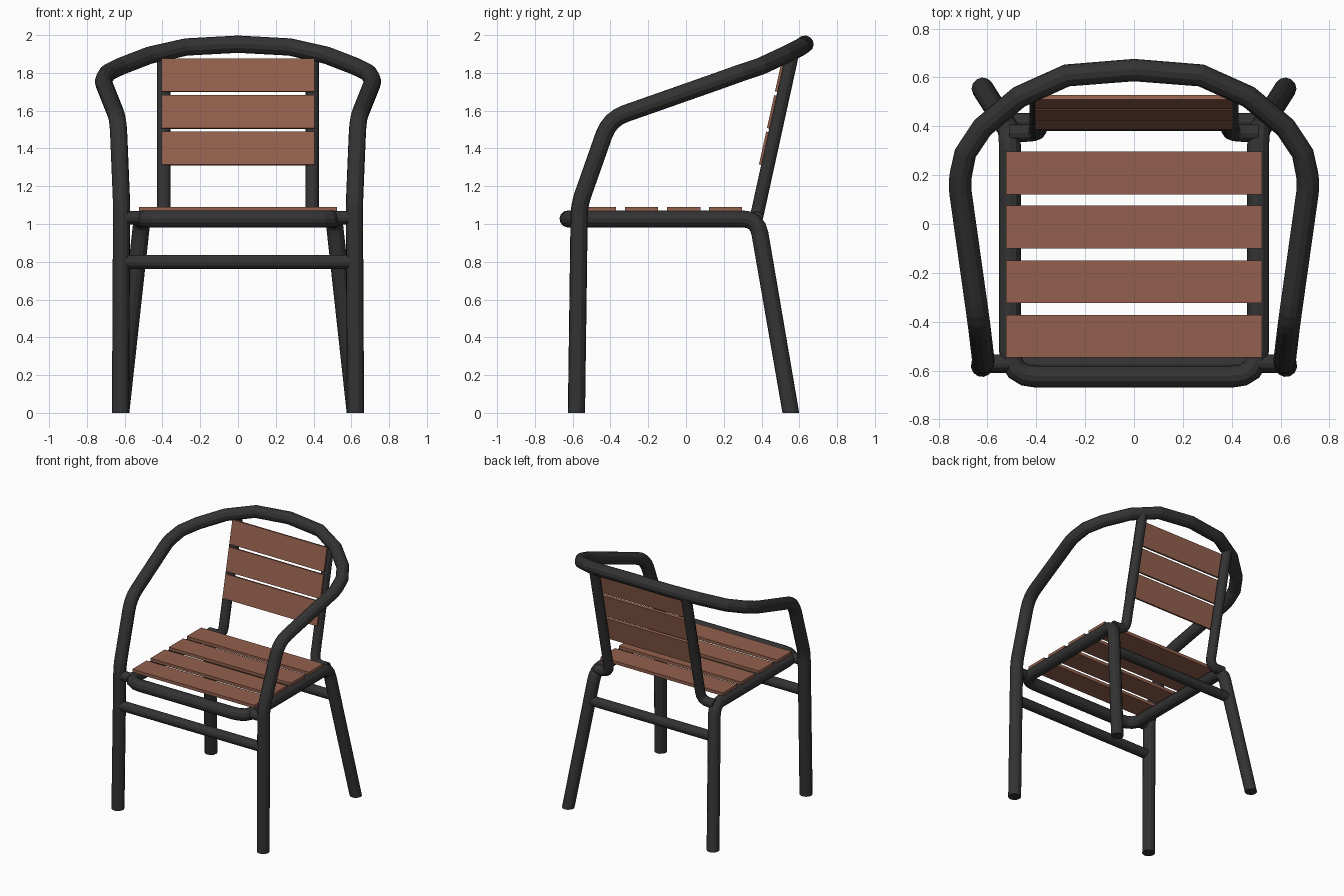
import bpy, math
from mathutils import Vector, Matrix

if "Cube" in bpy.data.objects:
    bpy.data.objects.remove(bpy.data.objects["Cube"])


def material(name, rgb):
    m = bpy.data.materials.new(name)
    m.diffuse_color = (*rgb, 1)
    m.use_nodes = True
    m.node_tree.nodes["Principled BSDF"].inputs["Base Color"].default_value = m.diffuse_color
    return m


METAL = material("dark grey metal", (0.033, 0.033, 0.033))
WOOD = material("brown wood", (0.29, 0.118, 0.074))


def fillet(points, steps=4):
    """Points are (x, y, z, bend); corners with bend > 0 become short arcs."""
    out = []
    for i, p in enumerate(points):
        c, r = Vector(p[:3]), p[3] if len(p) > 3 else 0
        if r == 0 or i in (0, len(points) - 1):
            out.append(c)
            continue
        a = c + (Vector(points[i - 1][:3]) - c).normalized() * r
        b = c + (Vector(points[i + 1][:3]) - c).normalized() * r
        for k in range(steps + 1):
            t = k / steps
            out.append(a * (1 - t) ** 2 + c * 2 * t * (1 - t) + b * t * t)
    return out


def tube(name, points, radius):
    """Twelve-sided capped pipe along a path."""
    cu = bpy.data.curves.new(name, 'CURVE')
    cu.dimensions = '3D'
    cu.bevel_depth = radius
    cu.bevel_resolution = 4
    cu.use_fill_caps = True
    path = fillet(points)
    sp = cu.splines.new('POLY')
    sp.points.add(len(path) - 1)
    for q, p in zip(sp.points, path):
        q.co = (*p, 1)
    tmp = bpy.data.objects.new(name + "_path", cu)
    bpy.context.collection.objects.link(tmp)
    dg = bpy.context.evaluated_depsgraph_get()
    me = bpy.data.meshes.new_from_object(tmp.evaluated_get(dg))
    bpy.data.objects.remove(tmp)
    for v in me.vertices:          # feet cut level with the floor
        if v.co.z < 0.03:
            v.co.z = 0
    for f in me.polygons:
        f.use_smooth = False
        f.material_index = 0
    me.materials.clear()
    me.materials.append(METAL)
    ob = bpy.data.objects.new(name, me)
    bpy.context.collection.objects.link(ob)
    return ob


def slat(name, centre, size, tilt=0):
    bpy.ops.mesh.primitive_cube_add(size=1)
    ob = bpy.context.object
    ob.name = name
    ob.data.transform(Matrix.Translation(centre) @ Matrix.Rotation(tilt, 4, 'X')
                      @ Matrix.Diagonal((*size, 1)))
    ob.data.materials.append(WOOD)


def mirrored(half):
    """Half path ending near x = 0, continued on the other side."""
    return half + [(-p[0], *p[1:]) for p in reversed(half) if p[0] > 0]


# Front legs, arms and top rail in one bent pipe
tube("front_legs_and_arm_rail", mirrored([
    (0.622, -0.58, 0), (0.616, -0.565, 1.1, 0.06), (0.635, -0.405, 1.555, 0.09),
    (0.716, 0.17, 1.757, 0.05), (0.69, 0.29, 1.80), (0.62, 0.395, 1.835),
    (0.47, 0.52, 1.893), (0.275, 0.608, 1.937), (0, 0.63, 1.952)]), 0.046)

# Seat frame and back legs in one bent pipe
tube("seat_frame_and_back_legs", mirrored([
    (0.62, 0.555, 0), (0.508, 0.378, 1.027, 0.08),
    (0.508, -0.625, 1.027, 0.11)]), 0.045)

# Cross bars between the legs
tube("front_cross_bar", [(-0.62, -0.573, 0.80), (0.62, -0.573, 0.80)], 0.037)
tube("back_cross_bar", [(-0.53, 0.417, 0.80), (0.53, 0.417, 0.80)], 0.037)

for side, s in (("right", 1), ("left", -1)):
    # Short link from seat frame to front leg
    tube(side + "_seat_link", [(s * 0.50, -0.57, 1.033), (s * 0.62, -0.57, 1.033)], 0.036)
    # Back upright, bent outwards at its foot
    tube(side + "_back_upright", [
        (s * 0.51, 0.372, 1.03), (s * 0.393, 0.372, 1.03, 0.065),
        (s * 0.393, 0.565, 1.91)], 0.036)

# Seat slats
for i, y in enumerate((0.209, -0.012, -0.236, -0.459)):
    slat(f"seat_slat_{i + 1}", (0, y, 1.079), (1.046, 0.175, 0.024))

# Back slats, leaning with the uprights
lean = math.atan2(0.193, 0.88)
for i, z in enumerate((1.40, 1.593, 1.787)):
    y = 0.372 + (z - 1.03) * 0.193 / 0.88 - 0.038
    slat(f"back_slat_{i + 1}", (0, y, z), (0.81, 0.02, 0.178), -lean)
